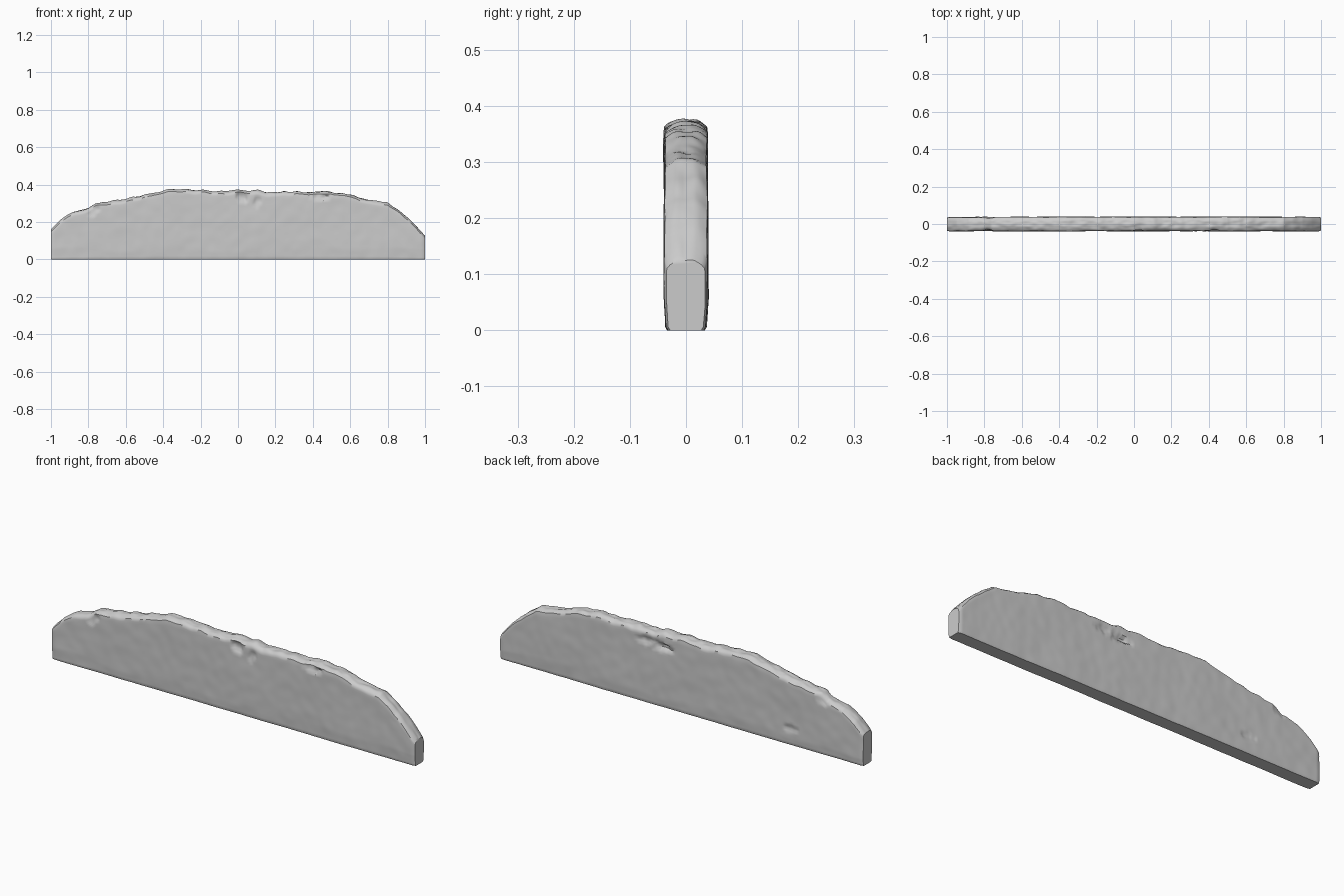
import bpy, bmesh, math
from mathutils import Vector, noise

if "Cube" in bpy.data.objects:
    bpy.data.objects.remove(bpy.data.objects["Cube"])

# Top outline of the slab (x, z)
TOP = [(-1, .16), (-.95, .21), (-.88, .257), (-.80, .27), (-.76, .302), (-.6, .323),
       (-.5, .345), (-.37, .374), (-.2, .37), (-.1, .364), (0, .37), (.1, .367),
       (.2, .36), (.35, .362), (.5, .362), (.6, .345), (.7, .318), (.8, .30),
       (.85, .268), (.9, .232), (.95, .183), (1, .125)]
# Chips knocked out of the faces: (side, x, z, radius x, radius z, depth)
CHIPS = [(-1, .02, .335, .04, .03, .014), (-1, .44, .335, .06, .02, .010),
         (-1, -.78, .27, .05, .04, .008), (-1, .10, .31, .03, .03, .007),
         (1, .10, .30, .06, .025, .016), (1, .20, .31, .06, .02, .010),
         (1, -.78, .28, .05, .04, .008), (1, -.60, .08, .05, .02, .006)]
COLS, ROWS, CAP = 320, 30, 12
HALF = .0385


def height(x):
    for (x0, z0), (x1, z1) in zip(TOP, TOP[1:]):
        if x <= x1:
            return z0 + (z1 - z0) * (x - x0) / (x1 - x0)
    return TOP[-1][1]


def bump(x, y, z, scale):
    return noise.noise(Vector((x, y, z)) * scale + Vector((3.1, 7.7, 1.3)))


def face_point(x, z, side, h):
    """Point on the front (-1) or back (1) face, weathered and chipped."""
    d = HALF + .0025 * bump(x, side, z, 5) + .0013 * bump(x, side * 2, z, 19)
    d += .001 * (1 - x * x) * side                      # slight bow towards the back
    for s, cx, cz, rx, rz, depth in CHIPS:
        if s == side:
            r = math.hypot((x - cx) / rx, (z - cz) / rz) + .5 * bump(x, side, z, 35)
            d -= depth * max(0, min(1, 1.6 * (1 - r)))
    base = .05 + .04 * bump(x, side, 0, 4)              # worn band along the ground
    if z < base:
        d -= .003 * (1 - z / base)
    d -= .005 * max(0, 1 - (h - z) / .03) ** 2          # softened upper edge
    if z < .004:
        d -= .003
    d -= .004 * max(0, (abs(x) - .985) / .015)          # softened ends
    return side * d


def section(x):
    h = height(x) + (1 - x ** 8) * .006 * bump(x, 0, 0, 22)
    lip = {s: h - .013 + .006 * bump(x, s * 3, 0, 14) for s in (-1, 1)}
    def levels(s):
        return [0] + [.006 + (lip[s] - .006) * i / (ROWS - 1) for i in range(ROWS)]
    front = [Vector((x, face_point(x, z, -1, h), z)) for z in levels(-1)]
    back = [Vector((x, face_point(x, z, 1, h), z)) for z in levels(1)]
    crown = []
    for i in range(1, CAP):
        t = i / CAP
        y = front[-1].y * (1 - t) + back[-1].y * t
        edge = lip[-1] * (1 - t) + lip[1] * t
        arch = 1 - abs(2 * t - 1) ** 3
        z = edge + (h - edge) * arch + .005 * arch * bump(x, y * 2, 5, 26)
        crown.append(Vector((x, y, z)))
    return front + crown + back[::-1]


# Slab: weathered cross-sections lofted along x
bm = bmesh.new()
rings = [[bm.verts.new(p) for p in section(-1 + 2 * i / COLS)] for i in range(COLS + 1)]
for a, b in zip(rings, rings[1:]):
    n = len(a)
    for j in range(n):
        bm.faces.new((a[j], b[j], b[(j + 1) % n], a[(j + 1) % n]))

# Ends: strips across the thickness
for ring in (rings[0], rings[-1]):
    n = len(ring)
    for j in range(ROWS):
        bm.faces.new((ring[j], ring[j + 1], ring[n - 2 - j], ring[n - 1 - j]))
    bm.faces.new(ring[ROWS:n - ROWS])

# Centre the thickness
ys = [v.co.y for v in bm.verts]
bmesh.ops.translate(bm, verts=bm.verts, vec=(0, -(min(ys) + max(ys)) / 2, 0))
bmesh.ops.recalc_face_normals(bm, faces=bm.faces)
mesh = bpy.data.meshes.new("stone_slab")
bm.to_mesh(mesh)
bm.free()
slab = bpy.data.objects.new("stone_slab", mesh)
bpy.context.collection.objects.link(slab)
bpy.context.view_layer.objects.active = slab
slab.select_set(True)
bpy.ops.object.shade_smooth_by_angle(angle=math.radians(40))
